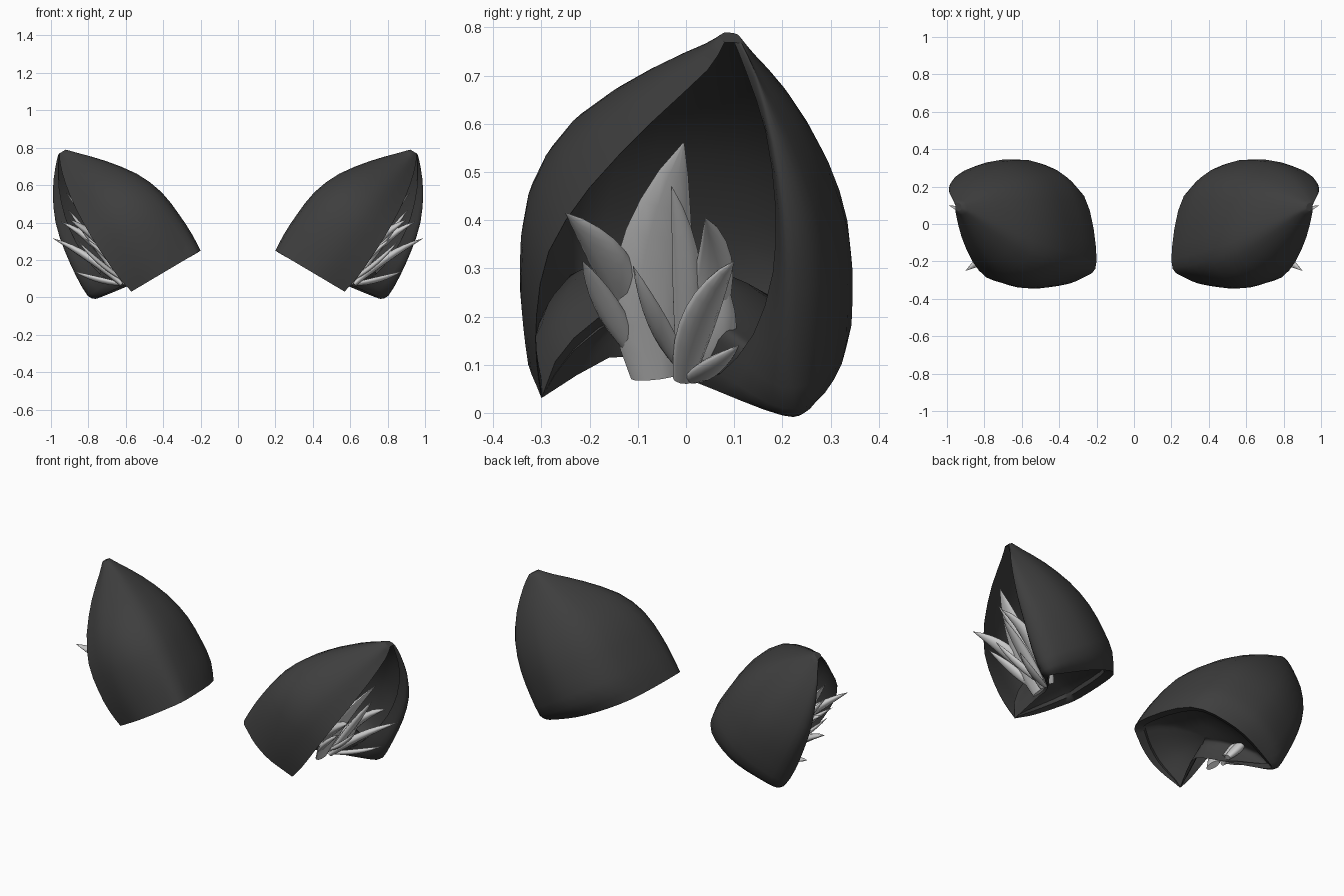
import bpy, bmesh, math
from mathutils import Vector

if "Cube" in bpy.data.objects:
    bpy.data.objects.remove(bpy.data.objects["Cube"])

# Ear frame: U points out across the opening, W runs along the ear to its tip
ORIGIN = Vector((0.2, 0, 0.25))
U = Vector((0.86, 0, -0.51))
W = Vector((0.51, 0, 0.86))


def world(p):
    return ORIGIN + U * p.x + W * p.z + Vector((0, p.y, 0))


def material(name, value):
    m = bpy.data.materials.new(name)
    m.diffuse_color = (value, value, value, 1)
    m.use_nodes = True
    m.node_tree.nodes["Principled BSDF"].inputs["Base Color"].default_value = m.diffuse_color
    return m


dark = material("charcoal", 0.048)
light = material("light_grey", 0.6)


def spline(pts, steps):
    """Smooth curve running through every point."""
    pts = [Vector(p) for p in pts]
    ext = [2 * pts[0] - pts[1]] + pts + [2 * pts[-1] - pts[-2]]
    out = []
    for i in range(1, len(ext) - 2):
        a, b, c, d = ext[i - 1:i + 3]
        for k in range(steps):
            t = k / steps
            out.append(0.5 * (2 * b + (c - a) * t + (2 * a - 5 * b + 4 * c - d) * t * t
                              + (3 * b - a - 3 * c + d) * t ** 3))
    return out + [pts[-1]]


def loft(name, rings, mat, cap, angle):
    """Skin closed rings, cap the ends, mirror to the other side."""
    bm = bmesh.new()
    rows = [[bm.verts.new(p) for p in r] for r in rings]
    n = len(rows[0])
    for a, b in zip(rows, rows[1:]):
        for i in range(n):
            j = (i + 1) % n
            bm.faces.new((a[i], a[j], b[j], b[i]))
    for r in (rows[0], rows[-1]):
        if cap == "fan":
            bm.faces.new(r)
        else:  # strip between the outer and inner halves of the ring
            for i in range(n // 2 - 1):
                bm.faces.new((r[i], r[i + 1], r[n - 2 - i], r[n - 1 - i]))
    if cap == "strip":  # close the open middle of the tip
        bm.faces.new(rows[-1][n // 2:])
    bmesh.ops.remove_doubles(bm, verts=bm.verts, dist=0.0002)
    bmesh.ops.recalc_face_normals(bm, faces=bm.faces)
    me = bpy.data.meshes.new(name)
    bm.to_mesh(me)
    bm.free()
    me.materials.append(mat)
    ob = bpy.data.objects.new(name, me)
    bpy.context.collection.objects.link(ob)
    ob.modifiers.new("mirror", "MIRROR").use_mirror_merge = False
    bpy.ops.object.select_all(action="DESELECT")
    ob.select_set(True)
    bpy.context.view_layer.objects.active = ob
    bpy.ops.object.shade_smooth_by_angle(angle=math.radians(angle))
    return ob


# Ear shell levels: height, inner u, front edge u/y, y range, rear lobe u/y, curl end u/y
LEVELS = [
    (0.0, 0.0, 0.43, -0.30, -0.33, 0.27, 0.61, 0.20, 0.44, 0.01),
    (0.1, -0.005, 0.45, -0.31, -0.34, 0.33, 0.64, 0.20, 0.50, 0.07),
    (0.22, 0.0, 0.46, -0.31, -0.345, 0.343, 0.642, 0.20, 0.54, 0.14),
    (0.374, 0.02, 0.465, -0.285, -0.33, 0.335, 0.625, 0.21, 0.55, 0.18),
    (0.526, 0.083, 0.46, -0.20, -0.255, 0.295, 0.59, 0.205, 0.53, 0.185),
    (0.673, 0.194, 0.44, -0.07, -0.11, 0.225, 0.52, 0.18, 0.48, 0.165),
    (0.78, 0.295, 0.41, 0.045, 0.02, 0.15, 0.44, 0.145, 0.42, 0.125),
    (0.832, 0.345, 0.385, 0.08, 0.07, 0.115, 0.39, 0.115, 0.385, 0.1),
]


def ear_outline(level):
    w, ui, uf, yf, y0, y1, ul, yl, uc, yc = level
    span, dy = uf - ui, y1 - y0
    lift = 0.065 * max(0.0, 1 - w / 0.1)     # base rises toward the rear lobe
    corner = 0.22 + 0.08 * min(1, w / 0.4)   # inner corner sits forward at the base
    ub = ui + 0.72 * span
    return [
        (uf, yf, w), (ui + 0.58 * span, y0, w), (ui + 0.2 * span, y0 + 0.07 * dy, w),
        (ui, y0 + corner * dy, w), (ui + 0.18 * span, y0 + 0.8 * dy, w),
        (ub, y1, w + lift * 0.3),
        (ub + 0.8 * (ul - ub), yl + 0.68 * (y1 - yl), w + lift * 0.8),
        (ul, yl, w + lift), (uc, yc, w + lift * 0.75)]


outlines = [ear_outline(lv) for lv in LEVELS]
columns = [spline(col, 2) for col in zip(*outlines)]
rings = []
for row in zip(*columns):
    outer = spline(row, 4)
    n = len(outer)
    w = row[0].z
    up = max(0.0, 1 - w / 0.2)
    thick = 0.024 * min(1, (0.85 - w) / 0.3) + 0.02 * up
    inner = []
    for i, p in enumerate(outer):
        t = outer[min(i + 1, n - 1)] - outer[max(i - 1, 0)]
        inward = Vector((t.y, -t.x, 0)).normalized()
        s = math.sin(math.pi * i / (n - 1)) ** 0.6 if 0 < i < n - 1 else 0.04
        inner.append(p + inward * thick * s + Vector((0, 0, 0.03 * up * s)))
    rings.append([world(p) for p in outer + inner[::-1]])
loft("ear_shell", rings, dark, "strip", 60)

# Hollowed base closing the ear underneath
rim = spline(spline(outlines[0], 4), 1)
rim += spline([rim[-1], (0.37, -0.08, 0.05), (0.35, -0.16, 0.05), rim[0]], 2)[1:-1]
centre = Vector((0.31, -0.06, 0.0))


def base_ring(scale, rise):
    out = []
    for p in rim:
        q = centre.lerp(p, scale)
        out.append(world(Vector((q.x, q.y, p.z * scale + rise))))
    return out


under = [(0.04, 0.15), (0.25, 0.147), (0.5, 0.13), (0.72, 0.095), (0.88, 0.05), (1.0, 0.0)]
over = [(s, r + 0.03) for s, r in under[-2::-1]]
loft("ear_base", [base_ring(s, r) for s, r in under + over], dark, "fan", 70)

# Fur tufts: base, middle, tip, half width
TUFTS = [
    ((0.60, -0.065, 0.075), (0.70, -0.095, 0.31), (0.92, -0.005, 0.56), 0.082),
    ((0.62, 0.00, 0.08), (0.77, 0.02, 0.30), (0.91, -0.03, 0.47), 0.032),
    ((0.62, 0.01, 0.10), (0.75, 0.09, 0.32), (0.95, 0.04, 0.405), 0.042),
    ((0.62, -0.005, 0.07), (0.79, 0.02, 0.23), (0.99, 0.10, 0.315), 0.037),
    ((0.62, 0.01, 0.07), (0.76, 0.05, 0.09), (0.88, 0.11, 0.14), 0.024),
    ((0.66, -0.125, 0.22), (0.75, -0.14, 0.33), (0.90, -0.25, 0.415), 0.042),
    ((0.62, -0.11, 0.13), (0.70, -0.17, 0.23), (0.82, -0.215, 0.315), 0.027),
    ((0.62, -0.01, 0.10), (0.75, -0.06, 0.18), (0.86, -0.11, 0.305), 0.022),
    ((0.61, 0.04, 0.08), (0.68, 0.08, 0.16), (0.78, 0.06, 0.32), 0.042),
]
PROFILE = [0.6, 0.8, 0.95, 1.0, 0.96, 0.84, 0.64, 0.38, 0.02]

for k, (a, b, c, half) in enumerate(TUFTS):
    a, b, c = Vector(a), Vector(b), Vector(c)
    rings = []
    for i, r in enumerate(PROFILE):
        t = i / (len(PROFILE) - 1)
        p = a * (1 - t) ** 2 + b * 2 * t * (1 - t) + c * t * t
        tangent = ((b - a) * (1 - t) + (c - b) * t).normalized()
        side = tangent.cross(U).normalized()
        face = side.cross(tangent).normalized()
        depth = (0.35 if k == 0 else 0.6) * half * r
        rings.append([p + side * half * r * math.cos(q * math.pi / 5)
                      + face * depth * math.sin(q * math.pi / 5) for q in range(10)])
    loft("fur_tuft_%d" % (k + 1), rings, light, "fan", 60)
